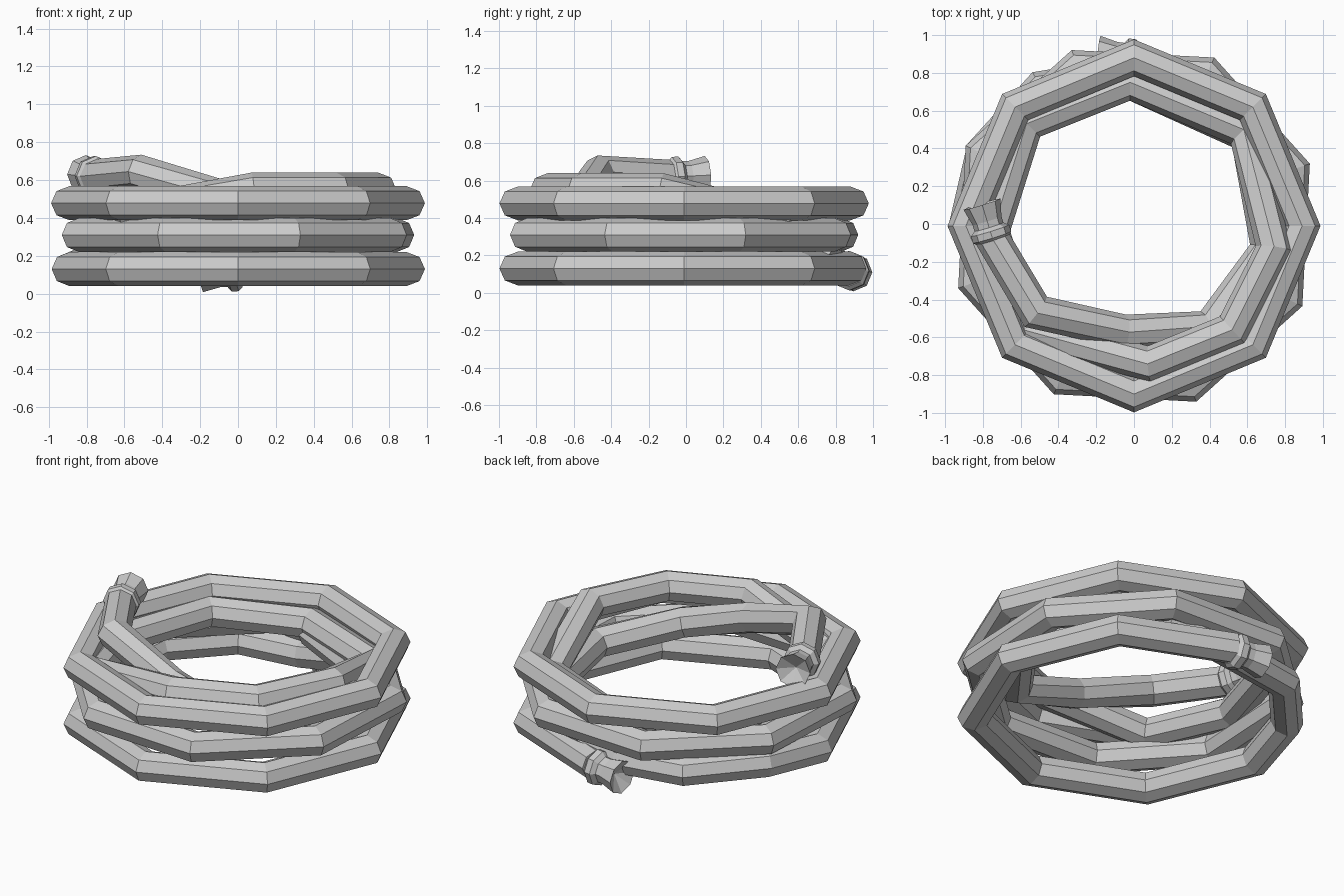
import bpy, bmesh, math
from mathutils import Vector

if "Cube" in bpy.data.objects:
    bpy.data.objects.remove(bpy.data.objects["Cube"])

SIDES, RAD, Y0 = 8, 0.09, -0.01
Z = Vector((0, 0, 1))


def sweep(name, pts, closed=False, radii=None):
    """Sweep a mitred octagon along a path."""
    pts = [Vector(p) + Vector((0, Y0, 0)) for p in pts]
    n = len(pts)
    bm = bmesh.new()
    rings = []
    for i, p in enumerate(pts):
        a = (p - pts[i - 1]).normalized() if closed or i > 0 else None
        b = (pts[(i + 1) % n] - p).normalized() if closed or i < n - 1 else None
        a, b = a or b, b or a
        t = (a + b).normalized()
        side = t.cross(Z).normalized()
        up = side.cross(t)
        mitre = 1 / max(t.dot(a), 0.7)
        r = radii[i] if radii else RAD
        rings.append([bm.verts.new(p + side * (r * mitre * math.cos(k * math.tau / SIDES))
                                   + up * (r * math.sin(k * math.tau / SIDES)))
                      for k in range(SIDES)])
    for i in range(n if closed else n - 1):
        r0, r1 = rings[i], rings[(i + 1) % n]
        for k in range(SIDES):
            m = (k + 1) % SIDES
            bm.faces.new((r0[k], r0[m], r1[m], r1[k]))
    if not closed:
        bm.faces.new(rings[0])
        # dished end
        d = (pts[-1] - pts[-2]).normalized()
        c = bm.verts.new(pts[-1] - d * (0.06 if radii else 0))
        for k in range(SIDES):
            bm.faces.new((rings[-1][k], rings[-1][(k + 1) % SIDES], c))
    bmesh.ops.recalc_face_normals(bm, faces=bm.faces)
    me = bpy.data.meshes.new(name)
    bm.to_mesh(me)
    bm.free()
    ob = bpy.data.objects.new(name, me)
    bpy.context.collection.objects.link(ob)
    return ob


def polar(deg, r, z):
    a = math.radians(deg)
    return (r * math.cos(a), r * math.sin(a), z)


def rope_end(name, start, end):
    """Bound collar followed by a flared tip."""
    s, e = Vector(start), Vector(end)
    steps = [(0, .085), (.1, .106), (.28, .106), (.38, .08), (.55, .08), (1, .102)]
    sweep(name, [s.lerp(e, f) for f, _ in steps], radii=[r for _, r in steps])


# outer coils: the bottom one climbs behind its own end into the middle one
sweep("bottom_coil", [polar(64, .80, .27), polar(97, .80, .16), polar(124, .88, .165),
                      polar(154, .89, .17)] + [polar(180 + 45 * i, .89, .13) for i in range(7)])
sweep("middle_coil", [polar(19.5 + 45 * i, .89, .31) for i in range(8)], closed=True)
sweep("top_coil", [polar(45 * i, .89, .478) for i in range(8)], closed=True)

# inner coil, humped over the tail at the front right
sweep("inner_coil", [(.08, -.73, .55), (.52, -.55, .55), (.74, -.12, .55), (.59, .50, .39),
                     (-.02, .76, .38), (-.57, .54, .39), (-.75, -.03, .40), (-.57, -.56, .43)],
      closed=True)

# tail rising from under the inner coil to the upper rope end
sweep("upper_tail", [(-.76, -.05, .62), (-.52, -.455, .645), (-.05, -.56, .50), (.40, -.54, .36),
                     (.71, -.12, .31), (.60, .48, .30), (-.02, .76, .33)])

# bound rope ends
rope_end("upper_rope_end", (-.745, -.08, .62), (-.805, .115, .63))
rope_end("lower_rope_end", (.02, .88, .12), (-.19, .905, .11))
